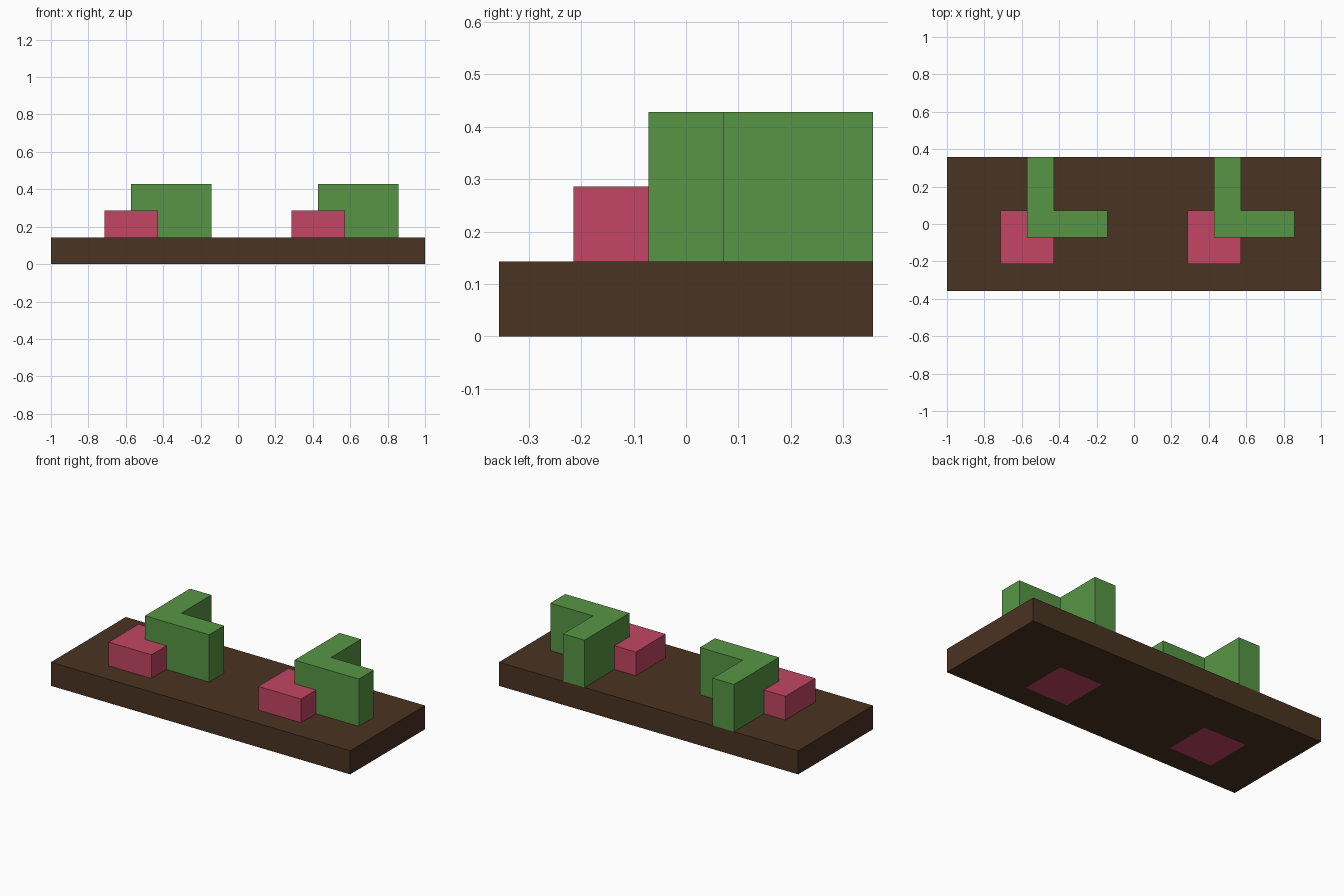
import bpy
import bmesh
from mathutils import Vector

U = 1 / 7  # modular unit: the base is 14 x 5 x 1 units

cube = bpy.data.objects.get("Cube")
if cube:
    bpy.data.objects.remove(cube, do_unlink=True)


def make_material(name, rgb):
    linear = [((c / 255 + 0.055) / 1.055) ** 2.4 for c in rgb]
    mat = bpy.data.materials.new(name)
    mat.use_nodes = True
    mat.diffuse_color = (*linear, 1)
    mat.node_tree.nodes["Principled BSDF"].inputs["Base Color"].default_value = (*linear, 1)
    return mat


brown = make_material("dark_brown", (74, 51, 34))
pink = make_material("rose_pink", (194, 70, 99))
green = make_material("leaf_green", (87, 149, 69))


def extrude_outline(name, outline, bottom, top, *materials):
    """Make a prism from a plan outline, all in modular units."""
    bm = bmesh.new()
    face = bm.faces.new([bm.verts.new((x * U, y * U, bottom * U)) for x, y in outline])
    result = bmesh.ops.extrude_face_region(bm, geom=[face], use_keep_orig=True)
    raised = [g for g in result["geom"] if isinstance(g, bmesh.types.BMVert)]
    bmesh.ops.translate(bm, verts=raised, vec=(0, 0, (top - bottom) * U))
    bmesh.ops.recalc_face_normals(bm, faces=bm.faces)
    mesh = bpy.data.meshes.new(name)
    bm.to_mesh(mesh)
    bm.free()
    for mat in materials:
        mesh.materials.append(mat)
    obj = bpy.data.objects.new(name, mesh)
    bpy.context.collection.objects.link(obj)
    return obj


def rectangle(x0, y0, x1, y1):
    return [(x0, y0), (x1, y0), (x1, y1), (x0, y1)]


# Base slab, with the block footprints inlaid on its underside
base = extrude_outline("base_slab", rectangle(-7, -2.5, 7, 2.5), 0, 1, brown, pink)
bm = bmesh.new()
bm.from_mesh(base.data)
cuts = [(Vector((x * U, 0, 0)), (1, 0, 0)) for x in (-5, -3, 2, 4)]
cuts += [(Vector((0, y * U, 0)), (0, 1, 0)) for y in (-1.5, 0.5)]
for point, normal in cuts:
    bmesh.ops.bisect_plane(bm, geom=bm.verts[:] + bm.edges[:] + bm.faces[:],
                           plane_co=point, plane_no=normal)
for face in bm.faces:
    c = face.calc_center_median() / U
    in_footprint = -1.5 < c.y < 0.5 and (-5 < c.x < -3 or 2 < c.x < 4)
    face.material_index = int(face.normal.z < -0.5 and in_footprint)
bm.to_mesh(base.data)
bm.free()

# Each side has a low square block and a taller L-shaped wall
for side, x in (("right", -4), ("left", 3)):
    extrude_outline(side + "_low_block", rectangle(x - 1, -1.5, x + 1, 0.5), 1, 2, pink)
    wall = [(x, -0.5), (x + 3, -0.5), (x + 3, 0.5), (x + 1, 0.5), (x + 1, 2.5), (x, 2.5)]
    extrude_outline(side + "_corner_wall", wall, 1, 3, green)
